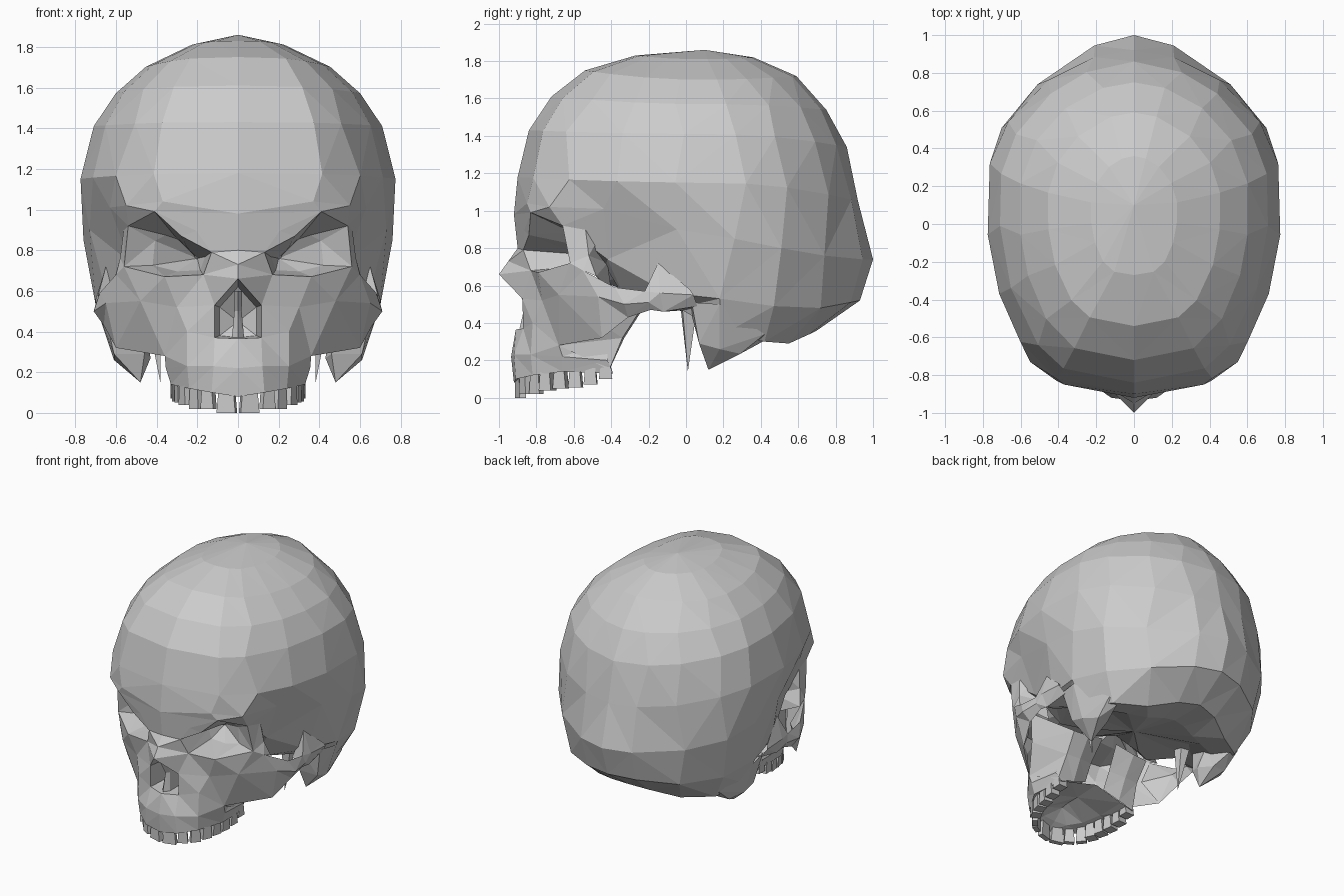
import bpy, bmesh, math, random

random.seed(4)


def loft(name, rings, closed=False, tip=None):
    """Skin equal-length point rows, mirrored across x = 0, into flat triangles."""
    rings = [list(r) for r in rings]
    if tip:
        rings.append([tip] * len(rings[0]))
    bm = bmesh.new()
    for s in (1, -1):
        rows = [[bm.verts.new((s * x, y, z)) for x, y, z in r] for r in rings]
        for a, b in zip(rows, rows[1:]):
            n = len(a)
            for i in range(n if closed else n - 1):
                j = (i + 1) % n
                f = [a[i], a[j], b[j], b[i]]
                bm.faces.new(f if s > 0 else f[::-1])
    bmesh.ops.remove_doubles(bm, verts=bm.verts, dist=0.0005)
    bmesh.ops.triangulate(bm, faces=bm.faces, quad_method='SHORT_EDGE')
    bmesh.ops.recalc_face_normals(bm, faces=bm.faces)
    me = bpy.data.meshes.new(name)
    bm.to_mesh(me)
    bm.free()
    ob = bpy.data.objects.new(name, me)
    bpy.context.collection.objects.link(ob)
    return ob


def dome_ring(zf, zs, zb, yf, yb, w, ym):
    """Half outline of the braincase: squarish in front, rounder behind."""
    pts = []
    for i in range(10):
        t = math.pi * i / 9
        if 0 < i < 9:
            t += random.uniform(-.06, .06)
        c, s = math.cos(t), math.sin(t)
        if i == 9:
            s = 0
        front = c > 0
        y = ym + (yf - ym) * c if front else ym - (yb - ym) * c
        z = zs + ((zf if front else zb) - zs) * c * c
        pts.append((w * s ** (0.68 if front else 1.1), y, z))
    return pts


# Braincase: dome rings, then brow, ear-level and base outlines
cranium = [[(0, 0.1, 1.86)] * 10]
for p in [(1.83, 1.81, 1.82, -.27, .36, .23, .08),
          (1.75, 1.70, 1.72, -.54, .59, .46, .10),
          (1.61, 1.57, 1.54, -.72, .75, .61, .12),
          (1.43, 1.41, 1.34, -.84, .86, .715, .14),
          (1.18, 1.15, 1.05, -.90, .92, .785, .15)]:
    cranium.append(dome_ring(*p))
cranium.append([(0, -.92, .98), (.37, -.85, 1.04), (.55, -.73, 1.02), (.63, -.44, 1.01),
                (.73, -.05, .9), (.76, .26, .85), (.70, .51, .8), (.51, .74, .76),
                (.21, .945, .74), (0, 1, .74)])
cranium.append([(0, -.90, .80), (.41, -.83, .99), (.54, -.66, .92), (.53, -.42, .74),
                (.64, -.10, .56), (.70, .18, .53), (.64, .47, .49), (.45, .72, .48),
                (.20, .88, .51), (0, .93, .52)])
cranium.append([(0, -.60, .76), (.27, -.47, .82), (.39, -.43, .70), (.38, -.32, .52),
                (.54, -.04, .48), (.62, .2, .34), (.54, .42, .30), (.34, .55, .29),
                (.16, .66, .34), (0, .7, .36)])
cranium.append([(0, -.45, .62), (.14, -.36, .64), (.22, -.32, .58), (.24, -.24, .50),
                (.32, -.03, .47), (.36, .15, .43), (.32, .32, .34), (.20, .38, .33),
                (.09, .42, .35), (0, .43, .36)])
loft("cranium", cranium, tip=(0, .0, .46))

# Brow between the eye sockets
loft("brow", [[(0, -.9, .8), (.205, -.865, .895), (.41, -.83, .99)],
              [(.13, -.87, .79), (.28, -.84, .87), (.41, -.83, .99)]])

# Eye sockets
rim = [(.13, -.87, .79), (.28, -.84, .87), (.41, -.83, .99), (.54, -.66, .92),
       (.56, -.62, .72), (.36, -.79, .67), (.17, -.83, .68)]
inner = [(.27 + (x - .31) * .6, -.58, .78 + (z - .81) * .6) for x, y, z in rim]
loft("eye_socket", [rim, inner], closed=True, tip=(.2, -.44, .76))

# Nose bridge, nasal opening and septum
loft("nasal_bone", [[(0, -.9, .8), (.13, -.87, .79)],
                    [(0, -.95, .73), (.17, -.83, .68)],
                    [(0, -1.0, .66), (.115, -.875, .53)]])
loft("nasal_cavity", [[(0, -1, .66), (.115, -.875, .53), (.115, -.87, .37), (0, -.91, .365)],
                      [(0, -.7, .62), (.09, -.65, .52), (.09, -.65, .38), (0, -.65, .37)]],
     tip=(0, -.6, .45))
loft("nasal_septum", [[(0, -.92, .60), (0, -.86, .50), (0, -.89, .37)],
                      [(.02, -.88, .60), (.018, -.83, .50), (.03, -.85, .37)],
                      [(.02, -.65, .60), (.018, -.65, .50), (.03, -.65, .37)]])

# Cheeks, from nose side out to the cheekbone
loft("cheek", [[(.17, -.83, .68), (.36, -.79, .67), (.56, -.62, .72), (.60, -.55, .68)],
               [(.115, -.875, .53), (.3, -.77, .52), (.48, -.68, .55), (.65, -.47, .54)],
               [(.115, -.87, .37), (.25, -.82, .40), (.36, -.68, .28), (.60, -.45, .32)]])

# Upper jaw: outer wall, gum edge and palate
loft("upper_jaw", [
    [(0, -.91, .365), (.115, -.87, .37), (.25, -.82, .40), (.36, -.68, .28), (.30, -.42, .30)],
    [(0, -.935, .22), (.12, -.92, .23), (.25, -.83, .23), (.355, -.66, .22), (.34, -.42, .20)],
    [(0, -.92, .08), (.13, -.91, .10), (.24, -.82, .12), (.33, -.66, .14), (.32, -.39, .13)],
    [(0, -.84, .13), (.10, -.83, .13), (.17, -.75, .14), (.22, -.62, .16), (.22, -.40, .16)],
    [(0, -.78, .20), (0, -.76, .20), (0, -.70, .21), (0, -.60, .21), (0, -.40, .22)]])

# Bone behind the jaw reaching up to the skull base
loft("rear_jaw_wall", [[(.36, -.68, .28), (.33, -.41, .15), (.2, -.40, .17), (.08, -.42, .22)],
                       [(.42, -.58, .48), (.31, -.34, .32), (.2, -.33, .32), (.08, -.36, .34)],
                       [(.45, -.55, .68), (.32, -.25, .46), (.2, -.24, .46), (.06, -.26, .50)]])

# Outer pillar of the eye socket, wrapping into the temple
loft("socket_pillar", [[(.55, -.73, 1.02), (.54, -.66, .92), (.56, -.62, .72), (.60, -.55, .68)],
                       [(.585, -.59, 1.08), (.56, -.54, .92), (.58, -.52, .76), (.61, -.48, .65)],
                       [(.61, -.46, 1.0), (.50, -.45, .88), (.43, -.42, .72), (.42, -.40, .58)]])

# Cheekbone arch: four-sided sections running back to the ear
loft("cheekbone_arch", [
    [(.60, -.55, .68), (.65, -.47, .54), (.60, -.45, .32), (.50, -.52, .48)],
    [(.68, -.38, .59), (.71, -.33, .50), (.66, -.31, .43), (.64, -.36, .52)],
    [(.69, -.22, .57), (.70, -.20, .51), (.67, -.19, .47), (.64, -.21, .52)],
    [(.65, -.15, .72), (.70, -.14, .56), (.67, -.12, .46), (.56, -.16, .50)],
    [(.69, .02, .58), (.70, .04, .55), (.66, .06, .49), (.50, .02, .47)]], closed=True)

# Bony points behind the ears, blended into the skull side
loft("mastoid", [
    [(.66, .03, .51), (.69, .18, .50), (.57, .42, .34), (.50, .41, .30), (.45, .22, .40), (.5, .02, .48)],
    [(.61, .07, .29), (.61, .18, .26), (.56, .29, .235), (.47, .28, .24), (.43, .16, .27), (.46, .07, .29)]],
    closed=True, tip=(.48, .12, .15))
loft("styloid_spike", [[(.45, -.02, .49), (.38, -.03, .49), (.38, .05, .49), (.45, .06, .49)]],
     closed=True, tip=(.38, .01, .14))

# Upper teeth: tapered blocks following the gum arc
arc = [(.055, -.885), (.145, -.86), (.205, -.80), (.245, -.74), (.27, -.67),
       (.285, -.59), (.295, -.51), (.295, -.43)]
for i, (x, y) in enumerate(arc):
    x0, y0 = arc[max(i - 1, 0)]
    x1, y1 = arc[min(i + 1, 7)]
    a = math.atan2(y1 - y0, x1 - x0)
    top, bottom = .13 + .005 * i, (.0, .02, .02, .04, .05, .055, .07, .10)[i]
    half, deep = (.048 if i == 0 else .036), (.018 if i < 3 else .035)
    rows = []
    for z, k in ((top, .75), (bottom, 1)):
        rows.append([(x + u * half * k * math.cos(a) - v * deep * math.sin(a),
                      y + u * half * k * math.sin(a) + v * deep * math.cos(a), z)
                     for u, v in ((-1, -1), (1, -1), (1, 1), (-1, 1))])
    loft("tooth_%d" % (i + 1), rows, closed=True, tip=(x, y, bottom))
